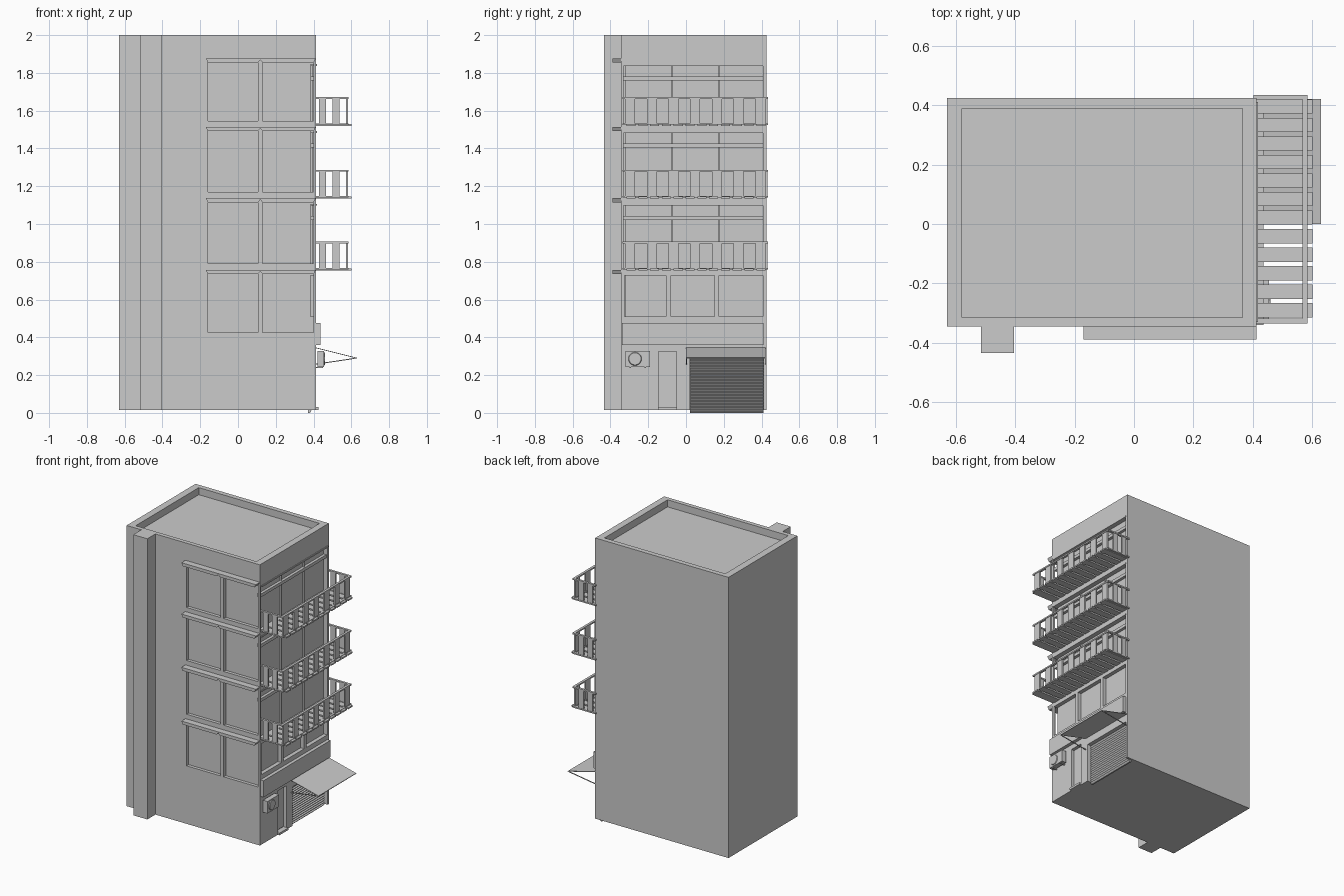
import bpy, bmesh, math
from mathutils import Matrix, Vector

if "Cube" in bpy.data.objects:
    bpy.data.objects.remove(bpy.data.objects["Cube"])


def make(name, bm):
    bmesh.ops.recalc_face_normals(bm, faces=bm.faces)
    me = bpy.data.meshes.new(name)
    bm.to_mesh(me)
    bm.free()
    ob = bpy.data.objects.new(name, me)
    bpy.context.collection.objects.link(ob)
    return ob


def add_box(bm, x0, x1, y0, y1, z0, z1):
    m = Matrix.Translation(((x0 + x1) / 2, (y0 + y1) / 2, (z0 + z1) / 2))
    bmesh.ops.create_cube(bm, size=1, matrix=m @ Matrix.Diagonal((x1 - x0, y1 - y0, z1 - z0, 1)))


def boxes(name, items):
    bm = bmesh.new()
    for b in items:
        add_box(bm, *b)
    return make(name, bm)


def prism(name, profile, y0, y1):
    """Extrude an x-z profile along y."""
    bm = bmesh.new()
    f = bm.faces.new([bm.verts.new((x, y0, z)) for x, z in profile])
    ext = bmesh.ops.extrude_face_region(bm, geom=[f])
    vs = [v for v in ext['geom'] if isinstance(v, bmesh.types.BMVert)]
    bmesh.ops.translate(bm, verts=vs, vec=(0, y1 - y0, 0))
    return make(name, bm)


XR, YF = 0.413, -0.345      # right wall and front wall planes

# Main block and corner shaft
body = boxes("building_body", [(-0.63, XR, YF, 0.425, 0.015, 2.0)])
boxes("front_shaft", [(-0.515, -0.405, -0.435, YF + 0.005, 0.015, 2.0)])

# Openings cut into the block
front_z = [(1.545, 1.855), (1.17, 1.492), (0.79, 1.115), (0.425, 0.735)]
front_cut = boxes("front_window_cutter", [(x0, x1, -0.4, -0.322, z0, z1)
                  for z0, z1 in front_z for x0, x1 in ((-0.16, 0.105), (0.13, 0.4))])
balc_z = [1.52, 1.135, 0.755]
balc_top = [1.845, 1.49, 1.105]
right = [(0.385, 0.5, -0.33, 0.408, z + 0.008, t) for z, t in zip(balc_z, balc_top)]
right += [(0.385, 0.5, a, b, 0.51, 0.728) for a, b in ((-0.325, -0.105), (-0.08, 0.15), (0.175, 0.408))]
right += [(0.39, 0.5, -0.145, -0.05, 0.03, 0.325), (0.375, 0.5, 0.02, 0.41, -0.1, 0.29)]
right_cut = boxes("right_opening_cutter", right)
roof_cut = boxes("roof_cutter", [(-0.58, 0.365, -0.315, 0.39, 1.95, 2.1)])
for c in (front_cut, right_cut, roof_cut):
    c.hide_render = True
    c.hide_viewport = True
    m = body.modifiers.new(c.name, 'BOOLEAN')
    m.operation = 'DIFFERENCE'
    m.solver = 'EXACT'
    m.object = c

# Drip ledges above the front windows
for i, (z0, z1) in enumerate(front_z):
    prism("front_ledge_%d" % i, [(-0.17, z1 + 0.022), (XR, z1 + 0.022), (0.4, z1), (0.13, z1),
          (0.118, z1 + 0.014), (0.105, z1), (-0.16, z1)], -0.39, YF + 0.003)

# Glazing bars behind the balconies
for i, (z, t) in enumerate(zip(balc_z, balc_top)):
    r = t - 0.085
    boxes("balcony_glazing_bars_%d" % i,
          [(0.383, 0.405, -0.33, 0.408, r, r + 0.022)] +
          [(0.383, 0.395, y - 0.003, y + 0.003, z + 0.008, t) for y in (-0.075, 0.175)] +
          [(0.383, 0.418, -0.33, 0.412, t - 0.008, t + 0.002)])

# Balconies: slatted floor, wide balusters, top and bottom rails
for i, z in enumerate(balc_z):
    top = z + 0.152
    boxes("balcony_floor_%d" % i, [(XR - 0.003, 0.602, y - 0.024, y + 0.024, z, z + 0.01)
          for y in (-0.291 + 0.0625 * k for k in range(12))])
    rail = []
    for za, zb in ((z + 0.004, z + 0.013), (top - 0.01, top)):
        rail += [(0.568, 0.585, -0.335, 0.435, za, zb)]
        rail += [(0.403, 0.568, y, y + 0.016, za, zb) for y in (-0.335, 0.419)]
    boxes("balcony_rails_%d" % i, rail)
    bal = []
    for k in range(7):
        y = -0.322 + k * 0.1148
        bal.append((0.571, 0.582, y, y + 0.053, z + 0.013, top - 0.01))
    for y in (-0.332, 0.422):
        bal += [(x, x + 0.037, y, y + 0.01, z + 0.013, top - 0.01) for x in (0.43, 0.5)]
    boxes("balcony_balusters_%d" % i, bal)

# Blank fascia board over the ground floor
boxes("fascia_board", [(XR - 0.003, 0.437, -0.34, 0.41, 0.36, 0.477)])

# Air conditioner with fan ring and brackets
boxes("air_conditioner", [(0.42, 0.455, -0.32, -0.19, 0.243, 0.328)])
boxes("air_conditioner_brackets", [(0.408, 0.45, y, y + 0.008, 0.238, 0.244) for y in (-0.3, -0.22)])
bm = bmesh.new()
bmesh.ops.create_cone(bm, cap_ends=True, segments=20, radius1=0.036, radius2=0.032, depth=0.006,
                      matrix=Matrix.Translation((0.457, -0.27, 0.286)) @ Matrix.Rotation(math.pi / 2, 4, 'Y'))
make("air_conditioner_fan", bm)

# Door leaf and step
boxes("door", [(0.388, 0.395, -0.137, -0.058, 0.035, 0.317)])
boxes("door_step", [(0.4, 0.427, -0.147, -0.048, 0.015, 0.03)])

# Corrugated roller shutter
n = 18
zig = [(0.37, 0.0)]
for k in range(n):
    z = 0.29 * k / n
    zig += [(0.38, z), (0.39, z + 0.29 / n * 0.7)]
zig += [(0.38, 0.29), (0.37, 0.29)]
prism("roller_shutter", zig, 0.02, 0.41)

# Awning sheet with two stays
prism("awning", [(0.41, 0.347), (0.63, 0.292), (0.63, 0.288), (0.41, 0.343)], 0.0, 0.422)
for y in (0.0, 0.417):
    prism("awning_stay", [(0.41, 0.255), (0.625, 0.287), (0.625, 0.292), (0.41, 0.26)], y, y + 0.005)
